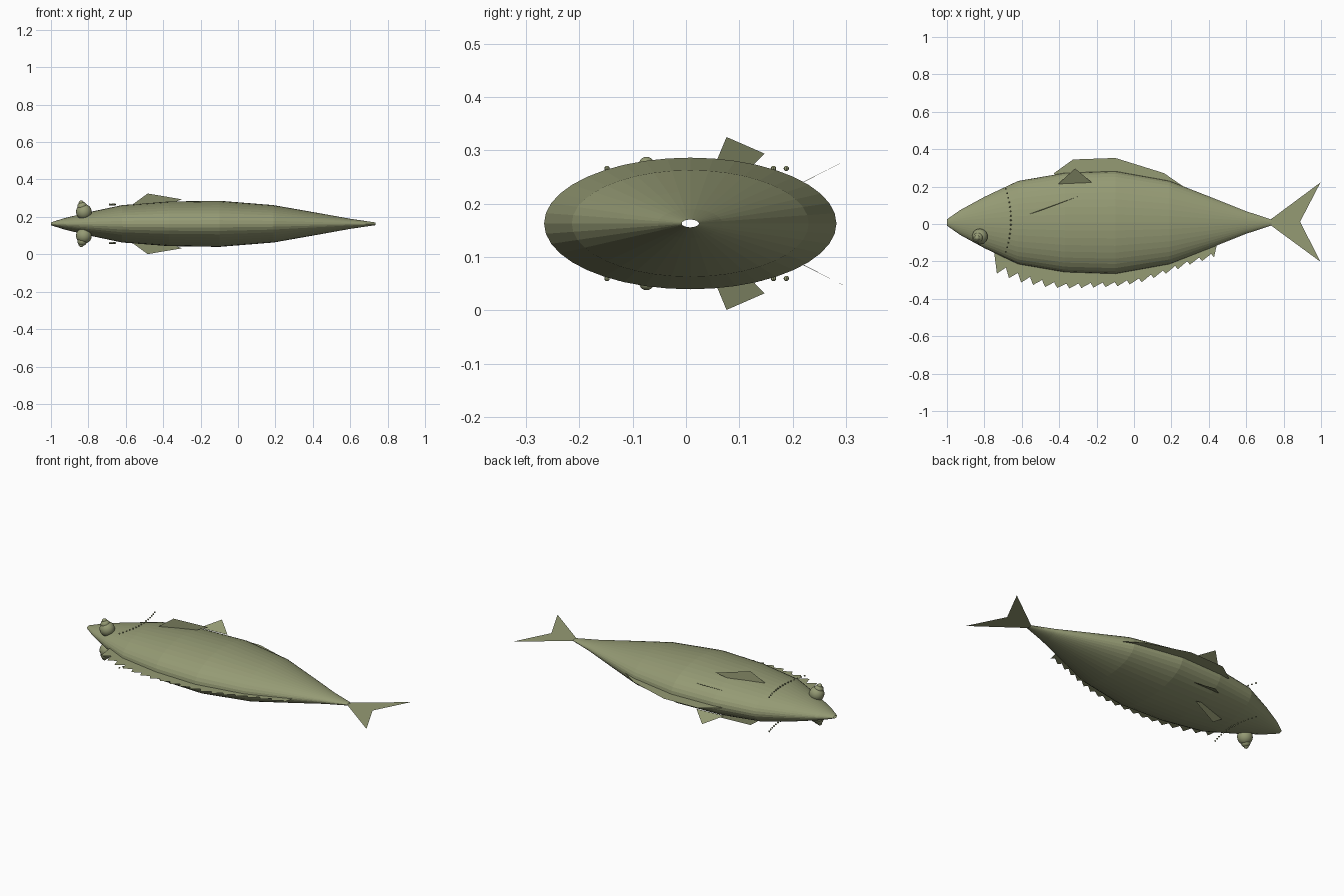
import bpy, bmesh, math
from mathutils import Vector

cube = bpy.data.objects.get("Cube")
if cube:
    bpy.data.objects.remove(cube, do_unlink=True)

MID_Y, MID_Z, FLAT = 0.008, 0.163, 0.45

olive = bpy.data.materials.new("olive_green")
olive.use_nodes = True
color = (0.30, 0.325, 0.175, 1)
olive.diffuse_color = color
olive.node_tree.nodes["Principled BSDF"].inputs["Base Color"].default_value = color


def finish(name, bm):
    mesh = bpy.data.meshes.new(name)
    bm.to_mesh(mesh)
    bm.free()
    mesh.materials.append(olive)
    obj = bpy.data.objects.new(name, mesh)
    bpy.context.collection.objects.link(obj)
    return obj


def plate(name, points):
    """Paper-thin fin from an outline of 3D points."""
    bm = bmesh.new()
    bm.faces.new([bm.verts.new(p) for p in points])
    return finish(name, bm)


def flat_plate(name, outline):
    """Fin lying in the body's middle plane."""
    return plate(name, [(x, y, MID_Z) for x, y in outline])


def lerp_table(table, x):
    for (x0, y0), (x1, y1) in zip(table, table[1:]):
        if x <= x1:
            return y0 + (y1 - y0) * (x - x0) / (x1 - x0)
    return table[-1][1]


# Body: flattened tube, open at mouth and tail root
profile = [(-1, 0.017), (-0.93, 0.066), (-0.8, 0.137), (-0.62, 0.222),
           (-0.37, 0.265), (-0.1, 0.274), (0.19, 0.222), (0.42, 0.132),
           (0.6, 0.06), (0.735, 0.016)]
SEG = 40
bm = bmesh.new()
rings = []
for x, r in profile:
    rings.append([bm.verts.new((x, MID_Y + r * math.cos(a), MID_Z + FLAT * r * math.sin(a)))
                  for a in (math.tau * i / SEG for i in range(SEG))])
for a, b in zip(rings, rings[1:]):
    for i in range(SEG):
        j = (i + 1) % SEG
        bm.faces.new((a[i], a[j], b[j], b[i]))
bmesh.ops.recalc_face_normals(bm, faces=bm.faces)
finish("body", bm)

# Tail, back fin
flat_plate("tail_fin", [(0.73, 0.024), (0.997, 0.222), (0.888, 0.012),
                        (0.997, -0.202), (0.73, -0.006)])
flat_plate("back_fin", [(-0.43, 0.27), (-0.326, 0.345), (-0.1, 0.353), (0.16, 0.272),
                        (0.265, 0.2), (0.1, 0.15), (-0.3, 0.15)])

# Saw-toothed belly fin, one strip of teeth
tips = [(-0.733, -0.265), (-0.6, -0.315), (-0.47, -0.338), (-0.35, -0.345),
        (-0.1, -0.335), (0.03, -0.315), (0.16, -0.27), (0.29, -0.22), (0.43, -0.178)]
TEETH, STEP = 19, 0.0645
bm = bmesh.new()
for i in range(TEETH):
    x = -0.733 + i * STEP
    rise = 0.05 - 0.025 * min(1, i / 5)
    tip = lerp_table(tips, x)
    before = lerp_table(tips, x - 0.02) + rise
    after = lerp_table(tips, x + STEP - 0.02) + rise
    left, right = x - 0.015, x + STEP - 0.015
    if i == 0:
        before = -0.15
    if i == TEETH - 1:
        right, after = x + 0.014, -0.115
    root = MID_Y - 0.6 * lerp_table(profile, x)
    outline = [(left, root), (left, before), (x, tip), (right, after), (right, root)]
    bm.faces.new([bm.verts.new((px, py, MID_Z)) for px, py in outline])
finish("belly_fin", bm)

# Paired parts, mirrored across the middle plane
for side, s in (("upper", 1), ("lower", -1)):
    def at(x, y, h):
        return Vector((x, y, MID_Z + s * h))

    plate(side + "_pectoral_fin", [at(-0.575, 0.048, 0.095), at(-0.483, 0.076, 0.162),
                                   at(-0.3, 0.147, 0.131), at(-0.42, 0.103, 0.085)])
    plate(side + "_pelvic_fin", [at(-0.406, 0.214, 0.075), at(-0.315, 0.297, 0.117),
                                 at(-0.225, 0.222, 0.078)])

    # Eye: shrinking balls stacked outwards
    bm = bmesh.new()
    for x, y, h, r in ((-0.824, -0.067, 0.064, 0.042), (-0.833, -0.072, 0.092, 0.026),
                       (-0.838, -0.074, 0.111, 0.014)):
        ball = bmesh.ops.create_uvsphere(bm, u_segments=20, v_segments=12, radius=r)
        bmesh.ops.translate(bm, verts=ball["verts"], vec=at(x, y, h))
    for f in bm.faces:
        f.smooth = True
    finish(side + "_eye", bm)

    # Gill: curved row of small beads
    bm = bmesh.new()
    for i in range(15):
        t = i / 7 - 1
        bead = bmesh.ops.create_uvsphere(bm, u_segments=8, v_segments=6, radius=0.005)
        bmesh.ops.translate(bm, verts=bead["verts"],
                            vec=at(-0.658 - 0.028 * t * t, 0.02 + 0.168 * t, 0.103))
    finish(side + "_gill_beads", bm)
